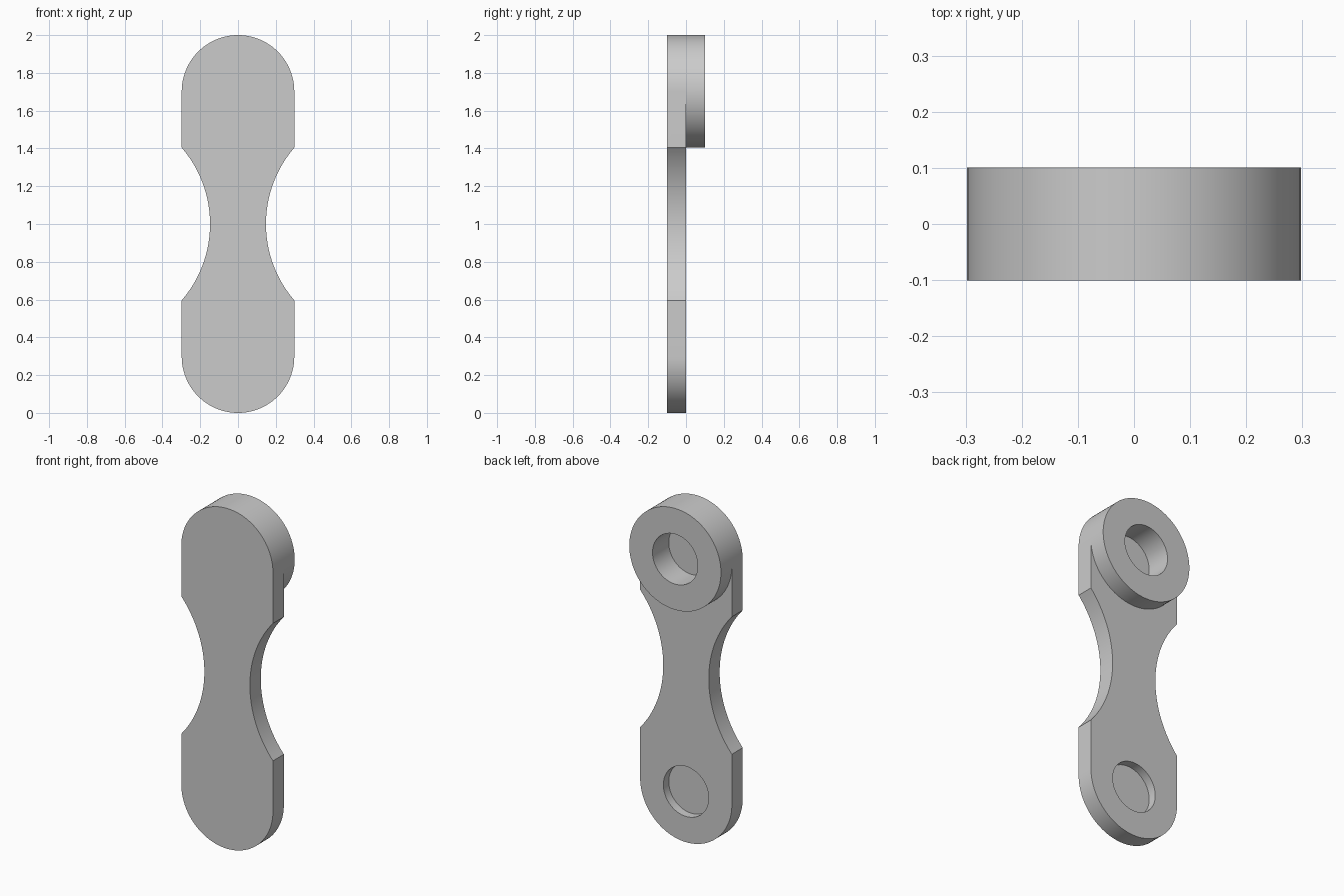
import bpy, bmesh
from math import sin, cos, pi, atan2

R = 0.298           # radius of the rounded ends and the boss
HOLE = 0.147        # pin hole radius
LOW, HIGH = R, 2 - R
THICK = 0.101       # thickness of each layer
FLOOR = -0.05       # y of the hole floors
WAIST, HALF = 0.148, 0.404   # waist half width, half height of the waist cut

if "Cube" in bpy.data.objects:
    bpy.data.objects.remove(bpy.data.objects["Cube"], do_unlink=True)

grey = bpy.data.materials.new("plain_grey")
grey.use_nodes = True
grey.diffuse_color = (0.6, 0.6, 0.6, 1)
grey.node_tree.nodes["Principled BSDF"].inputs["Base Color"].default_value = grey.diffuse_color


def arc(cx, cz, r, start, end, steps):
    """Points on an arc in the xz plane, both ends included."""
    return [(cx + r * cos(start + (end - start) * i / steps),
             cz + r * sin(start + (end - start) * i / steps)) for i in range(steps + 1)]


def extrude(name, outline, y0, y1):
    """Solid made from an xz outline swept from y0 to y1."""
    bm = bmesh.new()
    face = bm.faces.new([bm.verts.new((x, y0, z)) for x, z in outline])
    swept = bmesh.ops.extrude_face_region(bm, geom=[face])["geom"]
    bmesh.ops.translate(bm, vec=(0, y1 - y0, 0),
                        verts=[v for v in swept if isinstance(v, bmesh.types.BMVert)])
    bmesh.ops.recalc_face_normals(bm, faces=bm.faces)
    mesh = bpy.data.meshes.new(name)
    bm.to_mesh(mesh)
    bm.free()
    mesh.materials.append(grey)
    obj = bpy.data.objects.new(name, mesh)
    bpy.context.collection.objects.link(obj)
    return obj


def disc(name, z, r, y0, y1):
    return extrude(name, arc(0, z, r, 0, 2 * pi, 96)[:-1], y0, y1)


def combine(target, tool, operation):
    mod = target.modifiers.new(tool.name, 'BOOLEAN')
    mod.operation, mod.solver, mod.object = operation, 'EXACT', tool
    bpy.context.view_layer.objects.active = target
    bpy.ops.object.modifier_apply(modifier=mod.name)
    bpy.data.objects.remove(tool, do_unlink=True)


# Plate outline: rounded ends, straight sides, waist cut in by an arc on each side
depth = R - WAIST
cut_r = (HALF ** 2 + depth ** 2) / (2 * depth)
cut_x = WAIST + cut_r
sweep = atan2(HALF, cut_x - R)
outline = (arc(0, HIGH, R, 0, pi, 48)
           + arc(-cut_x, 1, cut_r, sweep, -sweep, 32)
           + arc(0, LOW, R, pi, 2 * pi, 48)
           + arc(cut_x, 1, cut_r, pi + sweep, pi - sweep, 32))
link = extrude("link_plate", outline, -THICK, 0)

# Round boss on the back of the upper end
combine(link, disc("boss", HIGH, R, 0, THICK), 'UNION')

# Blind pin holes opening to the back
for name, z in (("upper_hole", HIGH), ("lower_hole", LOW)):
    combine(link, disc(name, z, HOLE, FLOOR, 0.2), 'DIFFERENCE')

bpy.ops.object.select_all(action='DESELECT')
link.select_set(True)
bpy.context.view_layer.objects.active = link
bpy.ops.object.shade_smooth_by_angle(angle=pi / 9)
